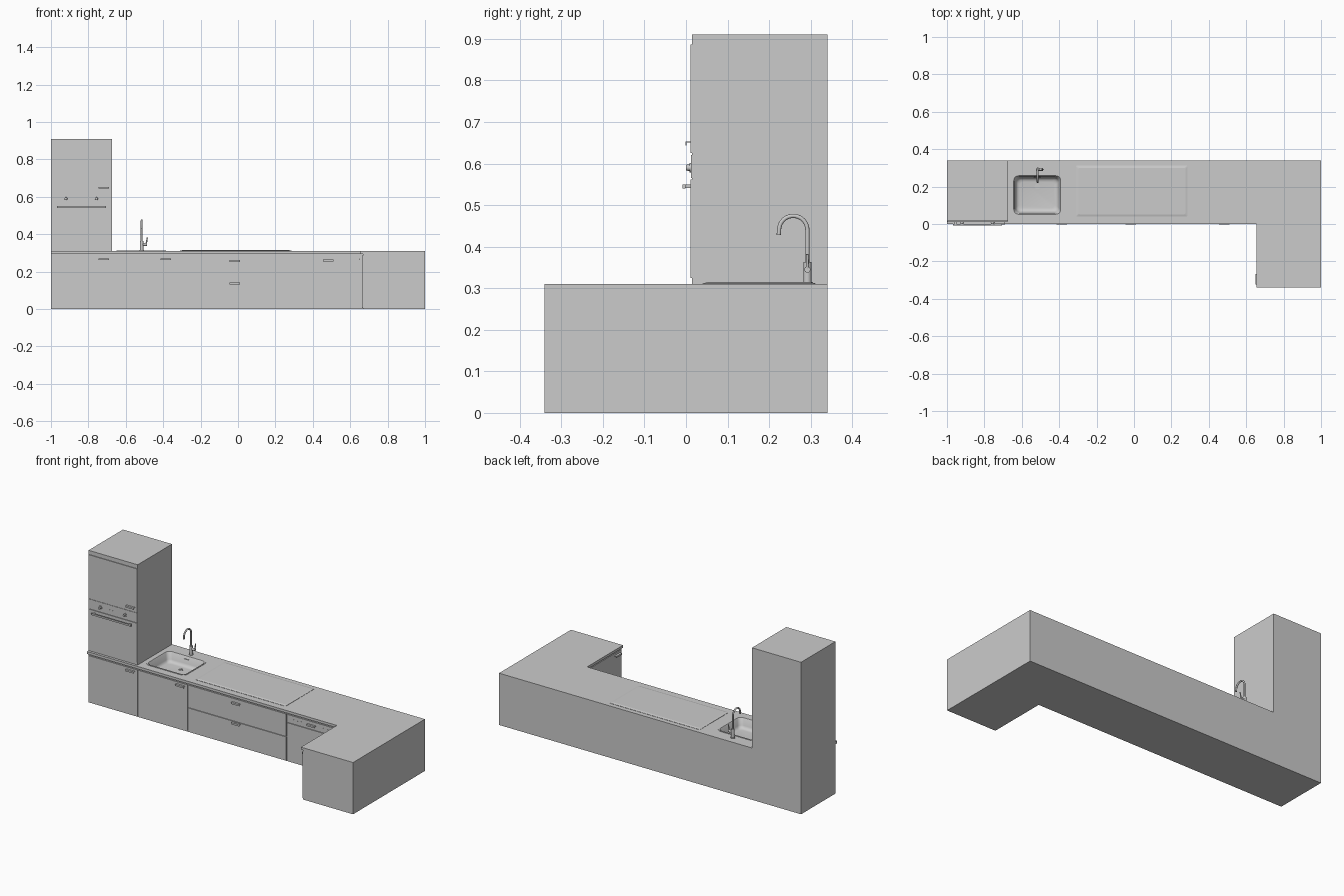
import bpy, bmesh, math
from mathutils import Vector, Matrix

if "Cube" in bpy.data.objects:
    bpy.data.objects.remove(bpy.data.objects["Cube"])


def make(name, bm, smooth=False):
    bmesh.ops.recalc_face_normals(bm, faces=bm.faces)
    me = bpy.data.meshes.new(name)
    bm.to_mesh(me)
    bm.free()
    ob = bpy.data.objects.new(name, me)
    bpy.context.collection.objects.link(ob)
    if smooth:
        finish_smooth(ob)
    return ob


def finish_smooth(ob):
    bpy.ops.object.select_all(action='DESELECT')
    ob.select_set(True)
    bpy.context.view_layer.objects.active = ob
    bpy.ops.object.shade_smooth_by_angle(angle=math.radians(35))


def loft(name, rings, smooth=False):
    """Closed solid through a list of equal-length point rings."""
    bm = bmesh.new()
    vs = [[bm.verts.new(p) for p in r] for r in rings]
    n = len(vs[0])
    for a, b in zip(vs, vs[1:]):
        for i in range(n):
            j = (i + 1) % n
            bm.faces.new((a[i], a[j], b[j], b[i]))
    bm.faces.new(vs[0])
    bm.faces.new(vs[-1])
    return make(name, bm, smooth)


def prism(name, pts, z0, z1):
    return loft(name, [[(x, y, z) for x, y in pts] for z in (z0, z1)])


def box(name, x0, x1, y0, y1, z0, z1):
    return prism(name, [(x0, y0), (x1, y0), (x1, y1), (x0, y1)], z0, z1)


def rounded(x0, x1, y0, y1, inset, r, z, n=6):
    pts = []
    x0, x1, y0, y1 = x0 + inset, x1 - inset, y0 + inset, y1 - inset
    for k, (cx, cy) in enumerate([(x1 - r, y1 - r), (x0 + r, y1 - r),
                                  (x0 + r, y0 + r), (x1 - r, y0 + r)]):
        for i in range(n + 1):
            a = math.pi / 2 * (k + i / n)
            pts.append((cx + r * math.cos(a), cy + r * math.sin(a), z))
    return pts


def rod(name, p0, p1, r0, r1=None, n=24):
    p0, p1 = Vector(p0), Vector(p1)
    d = p1 - p0
    m = Matrix.Translation((p0 + p1) / 2) @ d.to_track_quat('Z', 'Y').to_matrix().to_4x4()
    bm = bmesh.new()
    bmesh.ops.create_cone(bm, cap_ends=True, segments=n, radius1=r0,
                          radius2=r0 if r1 is None else r1, depth=d.length, matrix=m)
    return make(name, bm, True)


def handle(name, x, y, z, turn=0.0):
    prof = [(0, 0), (-.012, 0), (-.012, -.01), (-.010, -.01), (-.010, -.002), (0, -.002)]
    ob = loft(name, [[(s, a, b) for a, b in prof] for s in (-.028, .028)])
    ob.location = (x, y, z)
    ob.rotation_euler.z = turn


def boolean(ob, other, op):
    m = ob.modifiers.new(op.lower(), 'BOOLEAN')
    m.operation, m.object, m.solver = op, other, 'EXACT'
    bpy.context.view_layer.objects.active = ob
    bpy.ops.object.modifier_apply(modifier=m.name)
    bpy.data.objects.remove(other, do_unlink=True)


# L-shaped base with overhanging worktop, tall cabinet and sink opening
SINK = (-.65, -.385, .045, .265)
base = prism("cabinet_body", [(-1, 0), (.655, 0), (.655, -.34), (1, -.34), (1, .34), (-1, .34)], 0, .31)
boolean(base, prism("front_recess", [(-1.1, -.1), (.6, -.1), (.6, -.5), (.668, -.5),
                                     (.668, .015), (-1.1, .015)], -.1, .295), 'DIFFERENCE')
boolean(base, box("tall_cabinet", -1, -.675, .015, .34, .1, .91), 'UNION')
boolean(base, loft("sink_opening", [rounded(*SINK, .004, .026, z) for z in (.235, .4)]), 'DIFFERENCE')
bm = bmesh.new()
bm.from_mesh(base.data)
bmesh.ops.remove_doubles(bm, verts=bm.verts, dist=1e-5)
bmesh.ops.dissolve_limit(bm, angle_limit=.01, verts=bm.verts, edges=bm.edges)
bm.to_mesh(base.data)
bm.free()

# Base fronts: two doors, two drawers, dishwasher
G, YF, YB = .0025, .010, .0155
for name, x0, x1, z0, z1 in [("left_door", -1, -.67, .004, .285),
                             ("sink_door", -.67, -.34, .004, .285),
                             ("lower_drawer", -.34, .315, .004, .148),
                             ("upper_drawer", -.34, .315, .148, .285),
                             ("dishwasher_door", .315, .648, .004, .235),
                             ("dishwasher_panel", .315, .648, .235, .285)]:
    box(name, x0 + G, x1 - G, YF, YB, z0 + G, z1 - G)
for i, (x, z) in enumerate([(-.717, .271), (-.387, .271), (-.017, .262), (-.017, .141), (.482, .264)]):
    handle(f"base_handle_{i}", x, YF, z)
for i, x in enumerate((.36, .385, .41, .56, .585, .61)):
    rod(f"dishwasher_button_{i}", (x, YF + .002, .26), (x, YF - .002, .26), .004, n=16)

# Door on the inner side of the return leg
box("return_door", .662, .6685, -.337, -.003, .006, .285)
handle("return_handle", .662, -.295, .271, -math.pi / 2)

# Tall cabinet: upper door, oven with controls
box("upper_door", -.998, -.677, .011, .0155, .625, .886)
handle("upper_handle", -.717, .011, .653)
box("oven_panel", -.998, -.677, .0125, .0155, .565, .621)
box("oven_door", -.998, -.677, .011, .0155, .325, .561)
box("oven_handle", -.968, -.705, -.008, -.001, .540, .550)
for s, x in enumerate((-.955, -.718)):
    box(f"oven_handle_post_{s}", x - .005, x + .005, -.002, .012, .541, .549)
for s, x in enumerate((-.92, -.757)):
    rod(f"oven_knob_base_{s}", (x, .014, .59), (x, .009, .59), .011)
    rod(f"oven_knob_{s}", (x, .010, .59), (x, .000, .59), .008, .007)
for i in range(3):
    x = -.858 + .02 * i
    rod(f"oven_button_{i}", (x, .014, .59), (x, .0105, .59), .003, n=12)

# Sink: shell up the outside, over the rim, down the inside
loft("sink_bowl", [rounded(*SINK, i, r, z) for i, r, z in [
    (.015, .022, .245), (.006, .026, .309), (.006, .026, .3103), (0, .028, .3103), (0, .028, .3125),
    (.007, .025, .3125), (.010, .024, .309), (.018, .024, .272), (.022, .024, .263),
    (.030, .022, .257), (.040, .020, .255)]], True)
rod("sink_drain", (-.517, .2, .25), (-.517, .2, .2565), .014)
rod("drain_plug", (-.517, .2, .254), (-.517, .2, .259), .008)
for i in range(3):
    x = -.53 + .013 * i
    box(f"overflow_slot_{i}", x - .004, x + .004, .249, .256, .293, .297)

# Hob plate with sloped edge
HOB = (-.31, .287, .04, .312)
loft("hob", [rounded(*HOB, i, .006, z, 3) for i, z in [(0, .308), (0, .3115), (.012, .3145)]])

# Mixer tap
TX, TY = -.515, .292
rod("tap_flange", (TX, TY, .309), (TX, TY, .315), .012)
rod("tap_body", (TX, TY, .312), (TX, TY, .363), .0095)
rod("tap_lever_hub", (TX, TY, .345), (TX + .028, TY, .345), .0075)
rod("tap_lever", (TX + .024, TY, .345), (TX + .030, TY, .382), .004, .003, n=12)
path = [(TX, TY, .36)] + [(TX, TY - .034 + .034 * math.cos(a), .44 + .034 * math.sin(a))
                          for a in [math.pi * k / 20 for k in range(21)]] + [(TX, TY - .069, .428)]
cu = bpy.data.curves.new("tap_spout", 'CURVE')
cu.dimensions, cu.bevel_depth, cu.bevel_resolution, cu.use_fill_caps = '3D', .005, 4, True
sp = cu.splines.new('POLY')
sp.points.add(len(path) - 1)
for p, q in zip(sp.points, path):
    p.co = (*q, 1)
bpy.context.collection.objects.link(bpy.data.objects.new("tap_spout", cu))
